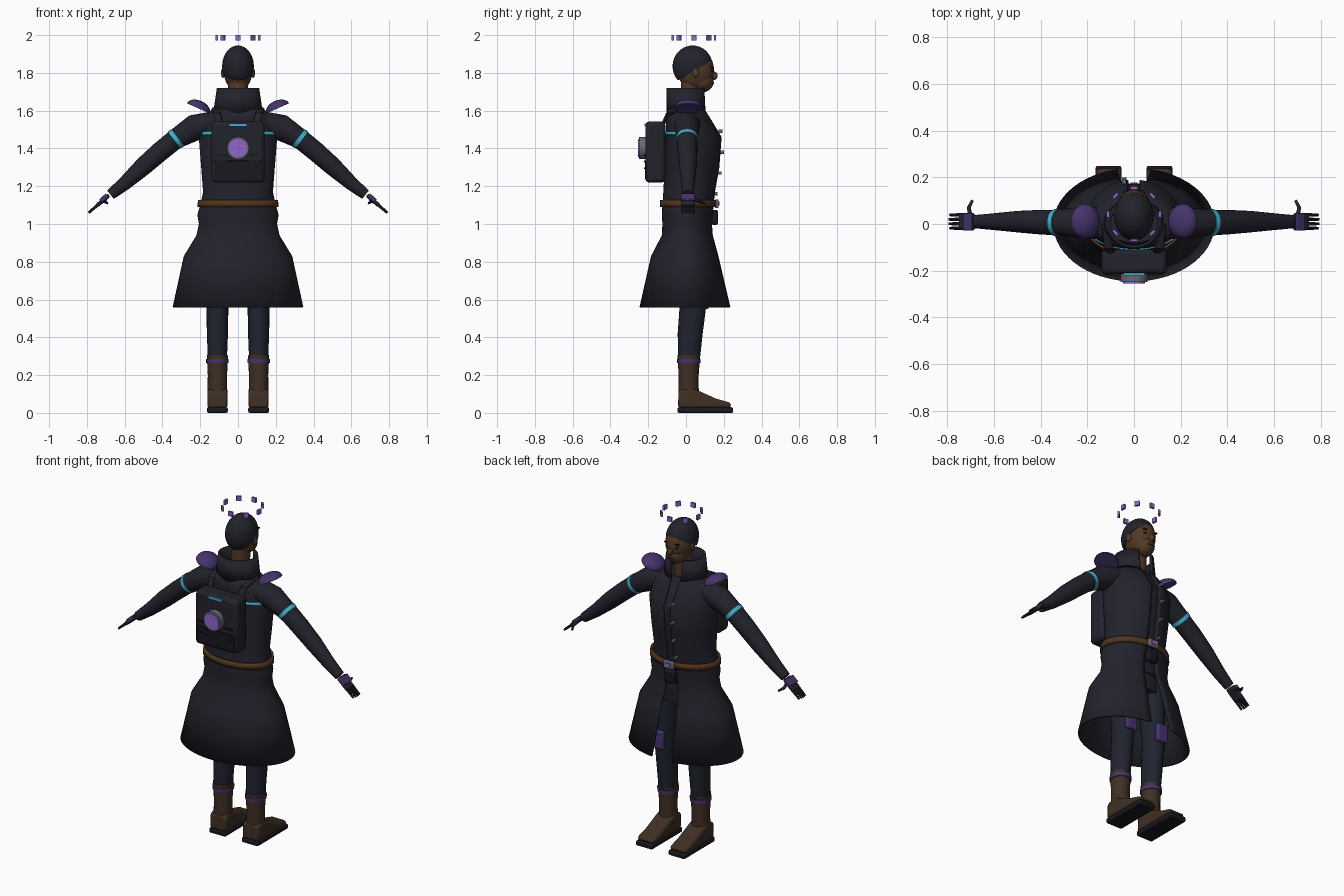
import bpy, bmesh
from math import sin, cos, pi, asin, radians
from mathutils import Vector, Matrix

if "Cube" in bpy.data.objects:
    bpy.data.objects.remove(bpy.data.objects["Cube"])


def material(name, rgb):
    m = bpy.data.materials.new(name)
    m.use_nodes = True
    m.diffuse_color = (*rgb, 1)
    m.node_tree.nodes["Principled BSDF"].inputs["Base Color"].default_value = (*rgb, 1)
    return m


COAT = material("charcoal coat", (.016, .016, .025))
SUIT = material("navy suit", (.014, .017, .028))
DARK = material("near black", (.009, .009, .013))
BOOT = material("boot leather", (.05, .029, .017))
BELT = material("belt leather", (.08, .036, .013))
SKIN = material("brown skin", (.085, .042, .02))
PURPLE = material("deep purple", (.062, .034, .15))
VIOLET = material("bright violet", (.29, .13, .6))
CYAN = material("cyan trim", (.045, .45, .62))
GREY = material("grey metal", (.14, .14, .18))


def finish(name, bm, mat, bevel=0, smooth=True):
    bmesh.ops.recalc_face_normals(bm, faces=bm.faces)
    me = bpy.data.meshes.new(name)
    bm.to_mesh(me)
    bm.free()
    me.materials.append(mat)
    ob = bpy.data.objects.new(name, me)
    bpy.context.collection.objects.link(ob)
    if bevel:
        b = ob.modifiers.new("bevel", "BEVEL")
        b.width, b.segments = bevel, 2
    if smooth:
        bpy.ops.object.select_all(action="DESELECT")
        ob.select_set(True)
        bpy.context.view_layer.objects.active = ob
        bpy.ops.object.shade_smooth_by_angle(angle=radians(35))
    return ob


def place(loc, size, rot=(0, 0, 0)):
    r = Matrix.Rotation(rot[2], 4, "Z") @ Matrix.Rotation(rot[1], 4, "Y") @ Matrix.Rotation(rot[0], 4, "X")
    return Matrix.Translation(loc) @ r @ Matrix.Diagonal((*size, 1))


def box(name, loc, size, mat, rot=(0, 0, 0), bevel=0):
    bm = bmesh.new()
    bmesh.ops.create_cube(bm, size=1, matrix=place(loc, size, rot))
    return finish(name, bm, mat, bevel, bevel > 0)


def ball(name, loc, size, mat, rot=(0, 0, 0), cut=None):
    bm = bmesh.new()
    bmesh.ops.create_uvsphere(bm, u_segments=32, v_segments=20, radius=1)
    if cut:
        bmesh.ops.bisect_plane(bm, geom=bm.verts[:] + bm.edges[:] + bm.faces[:],
                               plane_co=cut[0], plane_no=cut[1], clear_inner=True)
        bmesh.ops.holes_fill(bm, edges=[e for e in bm.edges if e.is_boundary])
    bm.transform(place(loc, size, rot))
    return finish(name, bm, mat)


def disc(name, loc, r, depth, mat):
    # cylinder lying along y
    bm = bmesh.new()
    bmesh.ops.create_cone(bm, cap_ends=True, segments=32, radius1=r, radius2=r, depth=depth,
                          matrix=place(loc, (1, 1, 1), (pi / 2, 0, 0)))
    return finish(name, bm, mat)


def skin_rings(bm, rings, closed):
    rows = [[bm.verts.new(p) for p in ring] for ring in rings]
    n = len(rows[0])
    for a, b in zip(rows, rows[1:]):
        for i in range(n if closed else n - 1):
            j = (i + 1) % n
            bm.faces.new((a[i], a[j], b[j], b[i]))
    return rows


def tube(name, stations, mat, u, n=24):
    # stations: (point, radius along u, radius across)
    bm = bmesh.new()
    pts = [Vector(s[0]) for s in stations]
    u, rings = Vector(u), []
    for i, (p, ru, rv) in enumerate(stations):
        d = (pts[min(i + 1, len(pts) - 1)] - pts[max(i - 1, 0)]).normalized()
        v = d.cross(u).normalized()
        rings.append([pts[i] + u * ru * cos(2 * pi * k / n) + v * rv * sin(2 * pi * k / n) for k in range(n)])
    rows = skin_rings(bm, rings, True)
    bm.faces.new(rows[0])
    bm.faces.new(rows[-1])
    return finish(name, bm, mat)


def wrap(name, rings, mat, thick=0, arc=None, grow=0, n=56):
    # rings: (z, half width, back depth, front depth, half opening)
    bm, rows = bmesh.new(), []
    for z, rx, yb, yf, gap in rings:
        rx, yb, yf = rx + grow, yb + grow, yf + grow
        a = asin(gap / rx)
        t0, t1 = arc or (a, 2 * pi - a)
        ts = [t0 + (t1 - t0) * i / n for i in range(n + 1)]
        rows.append([(rx * sin(t), (yf if cos(t) > 0 else yb) * cos(t), z) for t in ts])
    rows = skin_rings(bm, rows, False)
    if not thick:
        bmesh.ops.remove_doubles(bm, verts=bm.verts, dist=.0005)
        bmesh.ops.holes_fill(bm, edges=[e for e in bm.edges if e.is_boundary])
    ob = finish(name, bm, mat)
    if thick:
        s = ob.modifiers.new("thickness", "SOLIDIFY")
        s.thickness, s.offset = thick, -1
    return ob


# Long coat, open down the front
upper = [(1.61, .135, .1, .1, .035), (1.56, .185, .105, .13, .03), (1.46, .208, .108, .19, .025),
         (1.3, .195, .113, .178, .025), (1.17, .185, .12, .155, .025), (1.1, .2, .125, .148, .03),
         (1.05, .215, .128, .143, .035), (1.0, .207, .125, .14, .04), (.94, .22, .128, .145, .045)]
skirt = [(.83, .287, .185, .175, .055), (.56, .346, .246, .24, .07)]
wrap("coat", upper + skirt, COAT, .012)
wrap("collar", [(1.72, .112, .104, .106, .045), (1.58, .133, .102, .108, .035)], COAT, .012)
wrap("body_suit", [(z, w, b, f, 0) for z, w, b, f, g in upper], SUIT, grow=-.018)
wrap("hips", [(.96, .18, .1, .115, 0), (.85, .17, .09, .11, 0)], SUIT)
wrap("belt", [(1.126, .2, .125, .148, 0), (1.09, .203, .127, .148, 0)], BELT, .012, grow=.012)
wrap("back_trim", [(1.49, .203, .108, .17, 0), (1.472, .206, .108, .17, 0)], CYAN, .006,
     arc=(pi * .58, pi * 1.42), grow=.005)
box("buckle", (0, .163, 1.108), (.065, .02, .045), GREY, bevel=.005)
box("buckle_gem", (0, .174, 1.108), (.03, .008, .02), VIOLET)
box("pouch", (0, .152, 1.035), (.07, .035, .08), DARK, bevel=.01)
for z, y in ((1.49, .182), (1.38, .19), (1.27, .177), (1.16, .157)):
    disc("button", (-.042, y, z), .009, .02, GREY)

# Head and neck
tube("neck", [((0, .02, 1.55), .052, .052), ((0, .03, 1.78), .052, .055)], SKIN, (1, 0, 0))
ball("head", (0, .052, 1.815), (.077, .096, .112), SKIN)
ball("jaw", (0, .085, 1.755), (.058, .062, .058), SKIN)
ball("nose", (0, .148, 1.785), (.013, .02, .022), SKIN)
ball("hair", (0, .035, 1.835), (.084, .106, .11), COAT, cut=((0, .3, -.1), (0, -.5, .9)))
box("mouth", (0, .143, 1.745), (.035, .008, .006), DARK)
for s in (-1, 1):
    ball("ear", (s * .08, .05, 1.8), (.01, .018, .026), SKIN)
    ball("eye", (s * .03, .134, 1.812), (.012, .008, .008), DARK)
    box("eyebrow", (s * .03, .137, 1.833), (.034, .012, .007), DARK)

# Floating halo
for k in range(8):
    a = k * pi / 4
    box("halo_block", (.112 * sin(a), .042 + .112 * cos(a), 1.986), (.028, .012, .028), VIOLET, (0, 0, -a))

# Backpack with a glowing core
box("backpack", (0, -.162, 1.381), (.28, .105, .325), COAT, bevel=.02)
box("backpack_panel", (0, -.214, 1.285), (.25, .006, .1), DARK, bevel=.002)
disc("core_ring", (0, -.228, 1.402), .058, .04, GREY)
disc("core_glow", (0, -.237, 1.402), .047, .034, VIOLET)
box("backpack_light", (0, -.214, 1.526), (.09, .012, .012), CYAN)
for s in (-1, 1):
    for z in (1.365, 1.33, 1.295):
        box("vent", (s * .085, -.217, z), (.055, .009, .01), DARK)
    # Shoulder straps
    tube("strap", [((s * .1, -.12, 1.53), .02, .01), ((s * .11, -.1, 1.58), .02, .01),
                   ((s * .12, 0, 1.61), .02, .01)], COAT, (1, 0, 0), 12)

    # Arms and hands
    tube("sleeve", [((s * .14, .005, 1.535), .07, .06), ((s * .23, .006, 1.51), .066, .07),
                    ((s * .33, .006, 1.45), .055, .053), ((s * .41, .008, 1.385), .052, .052),
                    ((s * .5, .01, 1.306), .046, .049), ((s * .6, .01, 1.215), .036, .037),
                    ((s * .675, .01, 1.155), .029, .028)], COAT, (0, 1, 0))
    tube("arm_band", [((s * .32, .006, 1.457), .059, .057), ((s * .337, .006, 1.444), .058, .056)], CYAN, (0, 1, 0))
    ball("shoulder_pad", (s * .21, .012, 1.612), (.066, .074, .042), PURPLE, (0, -s * .42, 0), ((0, 0, 0), (0, 0, 1)))
    tilt = (0, s * .73, 0)
    box("palm", (s * .715, .01, 1.125), (.085, .068, .022), SUIT, tilt, .008)
    box("hand_plate", (s * .71, .01, 1.138), (.048, .076, .022), PURPLE, tilt, .004)
    for k in range(4):
        y = -.018 + k * .019
        x = .794 - .004 * abs(k - 1.5)
        tube("finger", [((s * .735, y, 1.107), .008, .009), ((s * x, y, 1.06), .006, .006)], SUIT, (0, 1, 0), 10)
    tube("thumb", [((s * .7, .03, 1.135), .01, .01), ((s * .708, .07, 1.12), .009, .009),
                   ((s * .692, .102, 1.11), .006, .006)], SUIT, (0, 0, 1), 10)

    # Legs and boots
    x = s * .109
    tube("leg", [((s * .095, .01, 1.0), .08, .09), ((s * .105, .025, .8), .07, .08),
                 ((x, .036, .56), .058, .07), ((x, .022, .42), .056, .066), ((x, .015, .28), .05, .058)],
         SUIT, (1, 0, 0))
    box("knee_pad", (x, .105, .605), (.07, .03, .11), PURPLE, bevel=.008)
    tube("boot_shaft", [((x, .014, .06), .053, .054), ((x, .014, .2), .051, .053), ((x, .015, .305), .056, .06)],
         BOOT, (1, 0, 0))
    tube("boot_band", [((x, .015, .263), .059, .062), ((x, .015, .284), .06, .063)], PURPLE, (1, 0, 0))
    bm = bmesh.new()
    side = [(-.042, .025), (.235, .025), (.24, .052), (.16, .075), (.065, .118), (.02, .135), (-.04, .12)]
    face = bm.faces.new([bm.verts.new((x - .053, y, z)) for y, z in side])
    out = bmesh.ops.extrude_face_region(bm, geom=[face])["geom"]
    bmesh.ops.translate(bm, verts=[g for g in out if isinstance(g, bmesh.types.BMVert)], vec=(.106, 0, 0))
    finish("boot_foot", bm, BOOT, .014)
    box("boot_sole", (x, .102, .015), (.11, .295, .03), DARK, bevel=.008)
